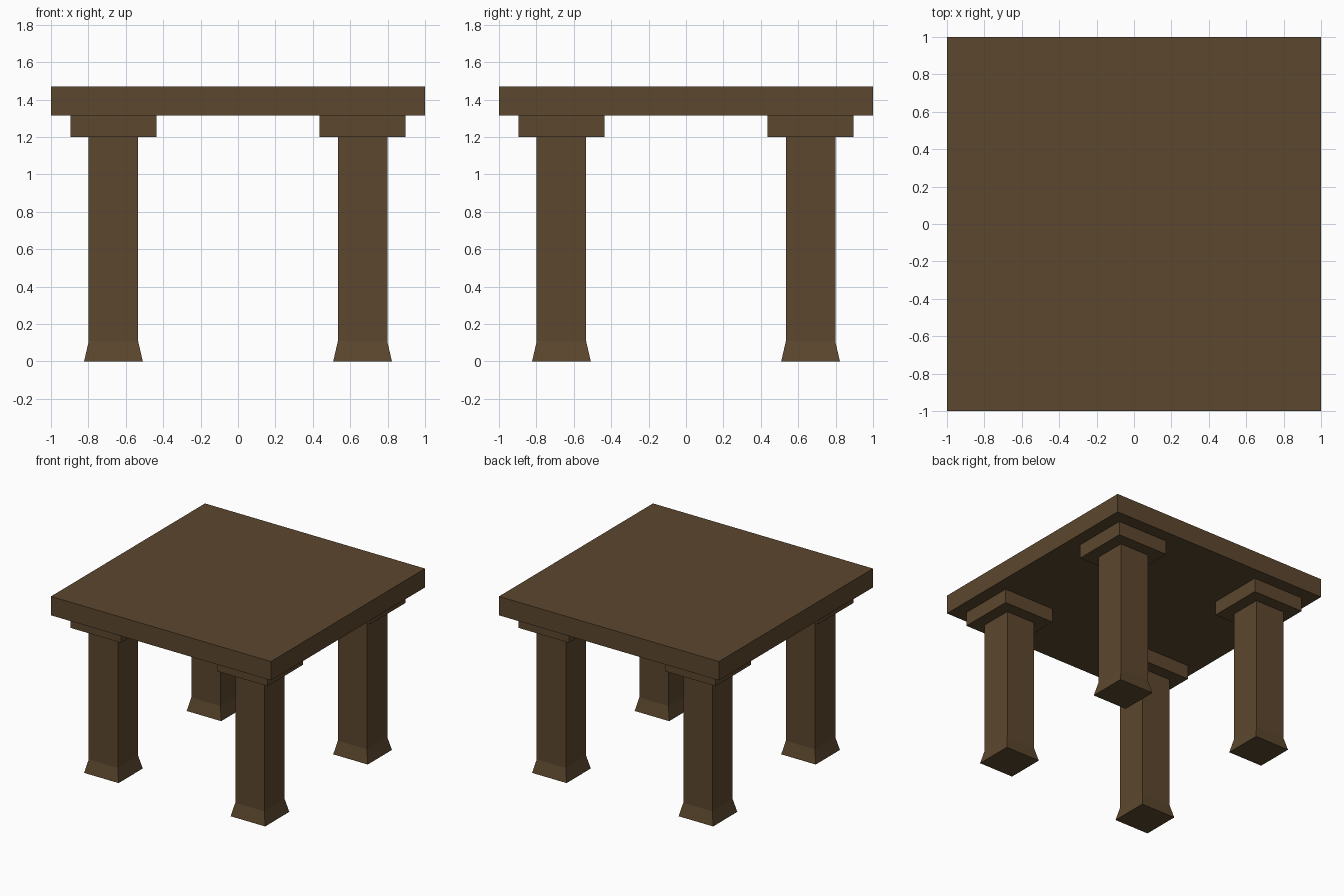
import bpy, bmesh

if "Cube" in bpy.data.objects:
    bpy.data.objects.remove(bpy.data.objects["Cube"])

wood = bpy.data.materials.new("brown_wood")
wood.diffuse_color = (0.107, 0.063, 0.027, 1)
wood.use_nodes = True
wood.node_tree.nodes["Principled BSDF"].inputs["Base Color"].default_value = wood.diffuse_color


def square_stack(name, x, y, levels):
    """Closed square column through (half width, height) levels."""
    bm = bmesh.new()
    rings = [[bm.verts.new((sx * h, sy * h, z))
              for sx, sy in ((-1, -1), (1, -1), (1, 1), (-1, 1))]
             for h, z in levels]
    bm.faces.new(rings[0][::-1])
    bm.faces.new(rings[-1])
    for low, high in zip(rings, rings[1:]):
        for i in range(4):
            j = (i + 1) % 4
            bm.faces.new((low[i], low[j], high[j], high[i]))
    mesh = bpy.data.meshes.new(name)
    bm.to_mesh(mesh)
    bm.free()
    mesh.materials.append(wood)
    obj = bpy.data.objects.new(name, mesh)
    obj.location = (x, y, 0)
    bpy.context.collection.objects.link(obj)
    return obj


# Thick square top
square_stack("table_top", 0, 0, [(1.0, 1.315), (1.0, 1.47)])

# Four legs with flared feet, each under a square block
INSET = 0.666
for side, sx in (("left", -1), ("right", 1)):
    for end, sy in (("front", -1), ("back", 1)):
        x, y = sx * INSET, sy * INSET
        square_stack(f"{end}_{side}_leg", x, y,
                     [(0.157, 0), (0.132, 0.108), (0.132, 1.2)])
        square_stack(f"{end}_{side}_leg_block", x, y,
                     [(0.23, 1.2), (0.23, 1.315)])
